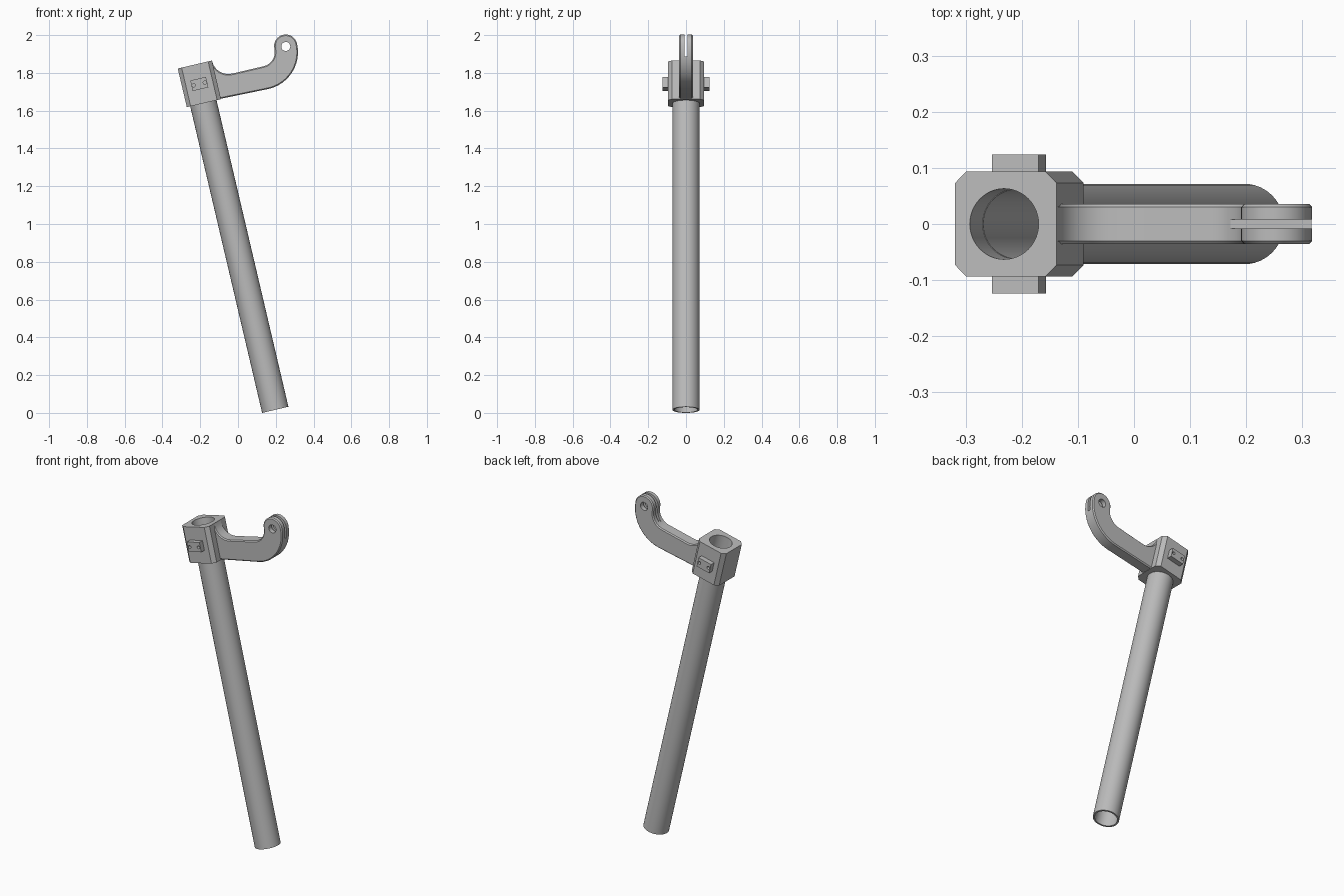
import bpy, bmesh, math
from mathutils import Matrix

cube = bpy.data.objects.get("Cube")
if cube:
    bpy.data.objects.remove(cube, do_unlink=True)

# Everything is built along an upright tube, then leaned as one
LEAN = Matrix.Translation((0.195, 0, 0.026)) @ Matrix.Rotation(math.radians(-13.2), 4, 'Y')

grey = bpy.data.materials.new("metal_grey")
grey.use_nodes = True
grey.diffuse_color = (0.5, 0.5, 0.5, 1)
grey.node_tree.nodes["Principled BSDF"].inputs["Base Color"].default_value = (0.5, 0.5, 0.5, 1)


def make(name, bm):
    bmesh.ops.recalc_face_normals(bm, faces=bm.faces)
    mesh = bpy.data.meshes.new(name)
    bm.to_mesh(mesh)
    bm.free()
    mesh.materials.append(grey)
    ob = bpy.data.objects.new(name, mesh)
    bpy.context.collection.objects.link(ob)
    return ob


def box(name, x, y, z, chamfer=0):
    """Box from (min, max) pairs, optionally with chamfered upright edges."""
    bm = bmesh.new()
    bmesh.ops.create_cube(bm, size=1)
    for v in bm.verts:
        v.co = [(a + b) / 2 + c * (b - a) for c, (a, b) in zip(v.co, (x, y, z))]
    if chamfer:
        upright = [e for e in bm.edges if abs(e.verts[0].co.z - e.verts[1].co.z) > 0.01]
        bmesh.ops.bevel(bm, geom=upright, offset=chamfer, segments=1, affect='EDGES')
    return make(name, bm)


def rod(name, radius, length, centre, axis='Z', sides=32):
    bm = bmesh.new()
    turn = Matrix.Rotation(math.pi / 2, 4, 'X') if axis == 'Y' else Matrix()
    bmesh.ops.create_cone(bm, cap_ends=True, segments=sides, radius1=radius, radius2=radius,
                          depth=length, matrix=Matrix.Translation(centre) @ turn)
    return make(name, bm)


def cut(target, *cutters):
    for c in cutters:
        mod = target.modifiers.new("cut", 'BOOLEAN')
        mod.operation, mod.solver, mod.object = 'DIFFERENCE', 'EXACT', c
    bpy.context.view_layer.update()
    graph = bpy.context.evaluated_depsgraph_get()
    mesh = bpy.data.meshes.new_from_object(target.evaluated_get(graph))
    target.modifiers.clear()
    target.data = mesh
    for c in cutters:
        bpy.data.objects.remove(c, do_unlink=True)


def arc(cx, cz, r, start, end, steps):
    angles = [math.radians(start + (end - start) * i / steps) for i in range(steps + 1)]
    return [(cx + r * math.cos(a), cz + r * math.sin(a)) for a in angles]


# Hollow tube
tube = rod("tube", 0.0715, 1.777, (0, 0, 0.8785), sides=48)
cut(tube, rod("tube_bore", 0.062, 2.2, (0, 0, 0.88), sides=48))

# Clamp block bored through for the tube
block = box("clamp_block", (-0.09, 0.096), (-0.094, 0.094), (1.657, 1.867), chamfer=0.021)
cut(block, rod("block_bore", 0.063, 0.5, (0, 0, 1.76), sides=48))
parts = [tube, block]

# Side pads with two screw holes each
for side, label in ((-1, "right"), (1, "left")):
    pad = box(label + "_side_pad", (-0.04, 0.045),
              sorted((side * 0.09, side * 0.124)), (1.733, 1.79))
    cut(pad, *[rod("screw_hole", 0.009, 0.05, (0.0025 + dx, side * 0.12, 1.7615), 'Y', 16)
               for dx in (-0.03, 0.03)])
    parts.append(pad)

# Curved arm: fillet off the block, inner bend, round head, outer bend
outline = [(0.07, 1.66), (0.07, 1.863)]
outline += arc(0.184, 1.863, 0.088, 180, 270, 8)
outline += arc(0.355, 1.852, 0.077, 270, 360, 10)
outline += arc(0.4935, 1.852, 0.0615, 180, 0, 16)[1:]
outline += arc(0.355, 1.852, 0.2, 0, -90, 12)[1:]
bm = bmesh.new()
cap = bm.faces.new([bm.verts.new((x, -0.036, z)) for x, z in outline])
swept = bmesh.ops.extrude_face_region(bm, geom=[cap])["geom"]
for v in swept:
    if isinstance(v, bmesh.types.BMVert):
        v.co.y = 0.036
rims = [e for e in bm.edges if abs(e.verts[0].co.y - e.verts[1].co.y) < 0.001]
bmesh.ops.recalc_face_normals(bm, faces=bm.faces)
bmesh.ops.bevel(bm, geom=rims, offset=0.006, segments=1, affect='EDGES')
arm = make("curved_arm", bm)
cut(arm,
    rod("pin_hole", 0.024, 0.2, (0.4935, 0, 1.85), 'Y', 24),
    box("head_slot", (0.395, 0.7), (-0.008, 0.008), (1.784, 2.1)))
parts.append(arm)

# Lean the assembly and smooth the round surfaces
bpy.ops.object.select_all(action='DESELECT')
for ob in parts:
    ob.matrix_world = LEAN
    ob.select_set(True)
bpy.context.view_layer.objects.active = tube
bpy.ops.object.shade_smooth_by_angle(angle=math.radians(30))
